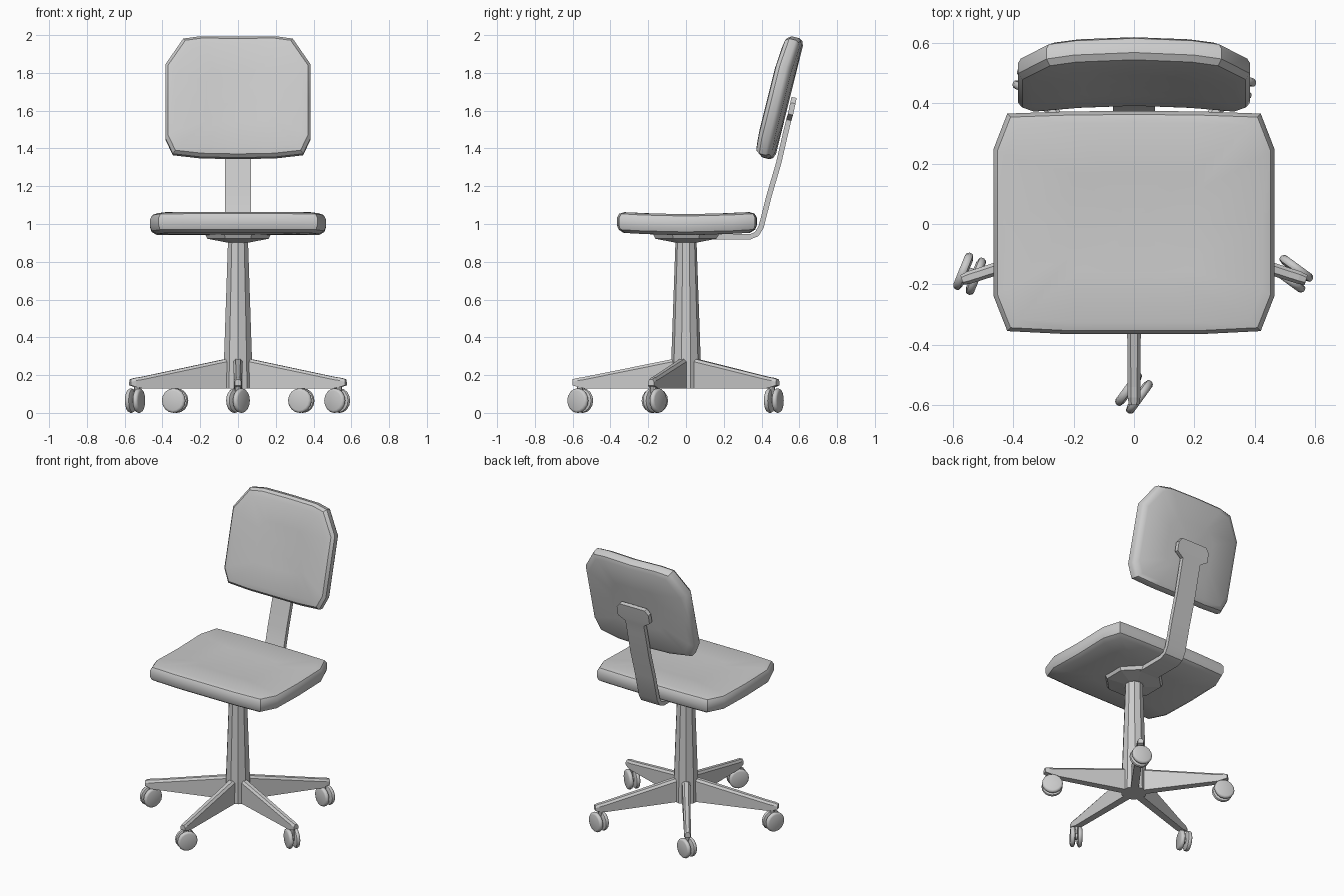
import bpy, bmesh
from math import sin, cos, pi, radians
from mathutils import Matrix, Vector

if "Cube" in bpy.data.objects:
    bpy.data.objects.remove(bpy.data.objects["Cube"])


def loft(name, rings, matrix=Matrix(), smooth=30):
    """Skin a list of equal-length closed rings and cap both ends."""
    bm = bmesh.new()
    loops = [[bm.verts.new(matrix @ Vector(p)) for p in ring] for ring in rings]
    n = len(rings[0])
    for a, b in zip(loops, loops[1:]):
        for i in range(n):
            j = (i + 1) % n
            bm.faces.new((a[i], a[j], b[j], b[i]))
    bm.faces.new(loops[0])
    bm.faces.new(loops[-1])
    bmesh.ops.recalc_face_normals(bm, faces=bm.faces)
    mesh = bpy.data.meshes.new(name)
    bm.to_mesh(mesh)
    bm.free()
    obj = bpy.data.objects.new(name, mesh)
    bpy.context.collection.objects.link(obj)
    if smooth:
        bpy.ops.object.select_all(action='DESELECT')
        bpy.context.view_layer.objects.active = obj
        obj.select_set(True)
        bpy.ops.object.shade_smooth_by_angle(angle=radians(smooth))
    return obj


def lathe(name, profile, sides, matrix=Matrix(), smooth=30, turn=0):
    """Revolve (radius, height) pairs about local z."""
    rings = [[(r * cos(2 * pi * i / sides + turn), r * sin(2 * pi * i / sides + turn), h)
              for i in range(sides)] for r, h in profile]
    return loft(name, rings, matrix, smooth)


def cushion(name, half, layers, bend, matrix):
    """Padded slab: mirrored half outline, stacked as inset layers, then bent."""
    outline = half + [(-x, y) for x, y in reversed(half) if x > 0]
    hx = max(x for x, y in half)
    hy = max(y for x, y in half)

    def ring(inset, h, k=1.0):
        sx, sy = k * (1 - inset / hx), k * (1 - inset / hy)
        return [(x * sx, y * sy, h + bend(x * sx, y * sy)) for x, y in outline]

    first, last = layers[0], layers[-1]
    rings = [ring(*first, k) for k in (0.12, 0.5)] + [ring(*l) for l in layers]
    rings += [ring(*last, k) for k in (0.5, 0.12)]
    return loft(name, rings, matrix, 35)


# Seat
cushion("seat",
        [(0, .375), (.22, .373), (.42, .366), (.465, .25), (.465, 0),
         (.465, -.24), (.42, -.355), (.22, -.365), (0, -.365)],
        [(.035, .942), (.008, .958), (0, .98), (0, 1.02), (.012, 1.042), (.04, 1.052)],
        lambda x, y: .013 * (y / .36) ** 2, Matrix())

# Backrest: local z points to the rear, sides wrap forward
back_frame = (Matrix.Translation((0, .503, 1.668)) @ Matrix.Rotation(radians(-14), 4, 'X')
              @ Matrix(((1, 0, 0, 0), (0, 0, 1, 0), (0, 1, 0, 0), (0, 0, 0, 1))))
cushion("backrest",
        [(0, .33), (.2, .33), (.29, .315), (.385, .17), (.385, -.03),
         (.385, -.23), (.345, -.315), (.2, -.328), (0, -.33)],
        [(.05, -.045), (.015, -.036), (0, -.015), (0, .02), (.01, .036), (.035, .046)],
        lambda x, y: -.032 * (x / .385) ** 2, back_frame)

# Backrest support bar, with a wide mounting head at the top
path = [(.05, .932, .07), (.34, .932, .07), (.375, .947, .07), (.398, .985, .07),
        (.44, 1.15, .07), (.49, 1.32, .07), (.527, 1.48, .07), (.544, 1.55, .07),
        (.553, 1.58, .12), (.566, 1.64, .12), (.572, 1.67, .095)]
rings = []
for i, (y, z, w) in enumerate(path):
    a, b = path[max(i - 1, 0)], path[min(i + 1, len(path) - 1)]
    t = Vector((0, b[0] - a[0], b[1] - a[1])).normalized()
    n = Vector((0, -t.z, t.y)) * .014
    rings.append([(-w, y + n.y, z + n.z), (w, y + n.y, z + n.z),
                  (w, y - n.y, z - n.z), (-w, y - n.y, z - n.z)])
loft("back_support_bar", rings)

# Octagonal plate under the seat
lathe("seat_plate", [(.07, .903), (.175, .922), (.19, .95)], 8, smooth=0, turn=pi / 8)

# Tapered column
lathe("column", [(.08, .13), (.078, .28), (.055, .93)], 10, smooth=0, turn=pi / 10)

# Five star-base legs
for k in range(5):
    rings = []
    for r, zb, zt, w in [(0, .13, .285, .025), (.07, .13, .285, .025), (.54, .13, .19, .021),
                         (.575, .138, .185, .021), (.6, .146, .178, .017)]:
        rings.append([(r, -w, zb), (r, -w, zt - .014), (r, -w * .5, zt),
                      (r, w * .5, zt), (r, w, zt - .014), (r, w, zb)])
    loft("base_leg", rings, Matrix.Rotation(radians(72 * k - 90), 4, 'Z'), 0)

# Twin-wheel casters: x, y and rolling direction of each
half_wheel = [(.02, .006), (.045, .006), (.062, .012), (.065, .018), (.065, .026),
              (.06, .034), (.052, .037)]
wheel = [(r, -h) for r, h in reversed(half_wheel)] + half_wheel
for k, (x, y, yaw) in enumerate([(0, -.56, 54), (.525, -.165, -36), (.335, .465, -20),
                                 (-.333, .465, -20), (-.545, -.165, 68)]):
    turn = Matrix.Rotation(radians(yaw), 4, 'Z') @ Matrix.Rotation(pi / 2, 4, 'X')
    lathe("caster_wheels", wheel, 16, Matrix.Translation((x, y, .065)) @ turn, 40)
    a = radians(72 * k - 90)
    lathe("caster_stem", [(.016, .06), (.016, .15)], 8,
          Matrix.Translation((.562 * cos(a), .562 * sin(a), 0)))
